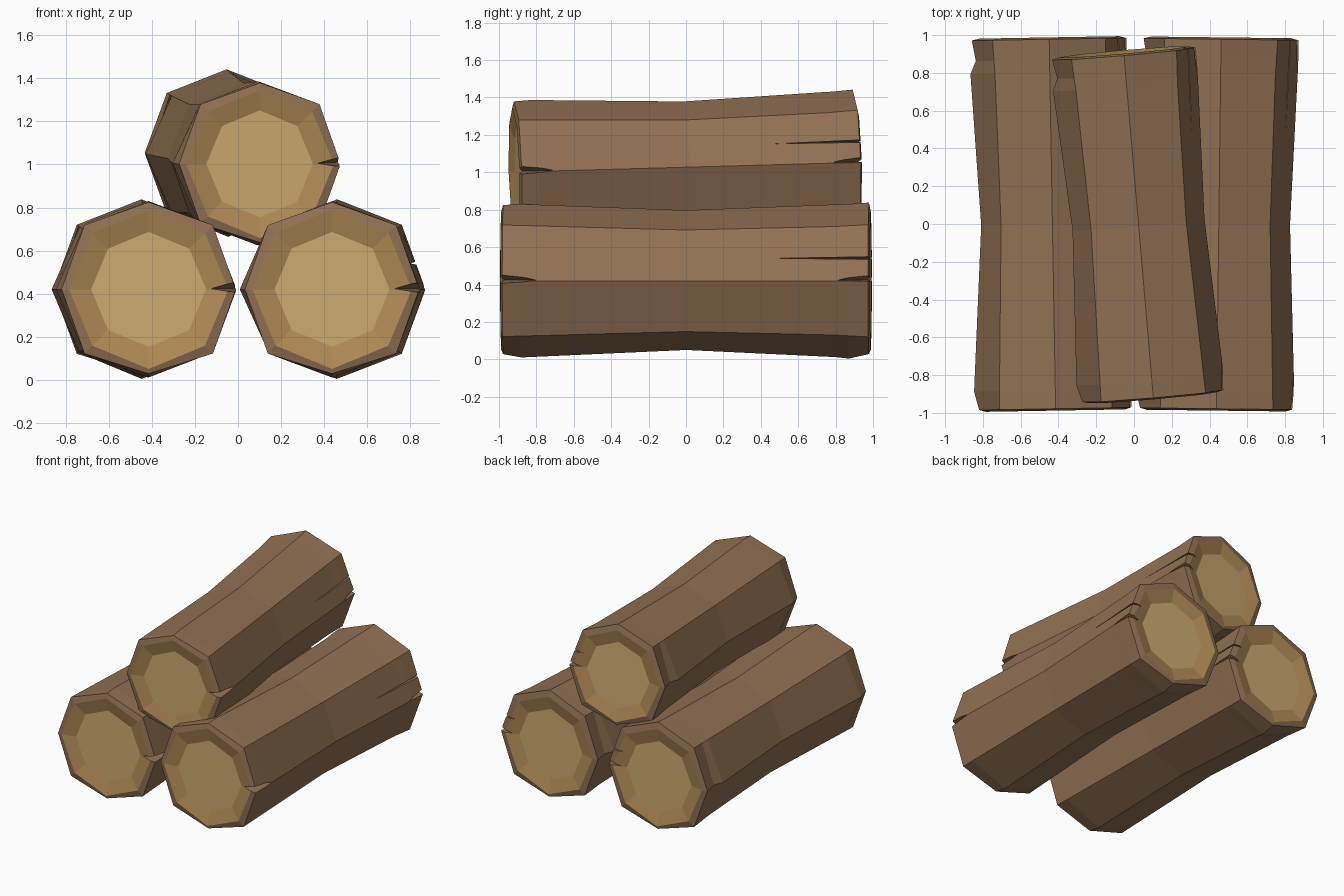
import bpy, bmesh, math
from mathutils import Vector

if "Cube" in bpy.data.objects:
    bpy.data.objects.remove(bpy.data.objects["Cube"])


def srgb(r, g, b):
    return tuple(((c / 255 + 0.055) / 1.055) ** 2.4 for c in (r, g, b)) + (1.0,)


def material(name, rgb):
    m = bpy.data.materials.new(name)
    m.diffuse_color = srgb(*rgb)
    m.use_nodes = True
    m.node_tree.nodes["Principled BSDF"].inputs["Base Color"].default_value = m.diffuse_color
    return m


bark = material("bark_brown", (146, 113, 84))
ring_tan = material("ring_tan", (176, 138, 86))
core_tan = material("core_light_tan", (206, 171, 113))
SIDES = 8

# Log stations along y: (y, straight-vertex radius, diagonal radius)
stations = [(-0.978, 0.405, 0.422), (-0.88, 0.41, 0.418), (0, 0.377, 0.384),
            (0.80, 0.408, 0.41), (0.87, 0.41, 0.416), (0.978, 0.41, 0.424)]
# Knots and flares: (station, side) -> radius; side 0 is +x, 2 top, 4 -x, 6 bottom
bumps = {(1, 4): 0.43, (3, 4): 0.42, (4, 4): 0.39, (0, 6): 0.392,
         (4, 6): 0.416, (5, 6): 0.392, (5, 2): 0.418, (2, 6): 0.37}


def log_mesh():
    bm = bmesh.new()

    def loop(y, radius):
        out = []
        for i in range(SIDES):
            a = 2 * math.pi * i / SIDES
            r = radius(i)
            out.append(bm.verts.new((r * math.cos(a), y, r * math.sin(a))))
        return out

    def bridge(a, b, mat):
        for i in range(SIDES):
            j = (i + 1) % SIDES
            bm.faces.new((a[i], a[j], b[j], b[i])).material_index = mat

    # Bark shell
    loops = [loop(y, lambda i, k=k, s=s, d=d: bumps.get((k, i), d if i % 2 else s))
             for k, (y, s, d) in enumerate(stations)]
    for a, b in zip(loops, loops[1:]):
        bridge(a, b, 0)
    # Sawn ends: bark rim, dished ring, flat core
    for end, sign in ((loops[0], -1), (loops[-1], 1)):
        rim = loop(sign * 0.988, lambda i: 0.37)
        core = loop(sign * 0.962, lambda i: 0.267)
        bridge(end, rim, 0)
        bridge(rim, core, 1)
        bm.faces.new(core).material_index = 2
    bmesh.ops.recalc_face_normals(bm, faces=bm.faces)
    me = bpy.data.meshes.new("log")
    bm.to_mesh(me)
    bm.free()
    for m in (bark, ring_tan, core_tan):
        me.materials.append(m)
    return me


def crack_cutter(name, points):
    bm = bmesh.new()
    for p in points:
        bm.verts.new(Vector(p))
    bmesh.ops.convex_hull(bm, input=bm.verts)
    bmesh.ops.recalc_face_normals(bm, faces=bm.faces)
    me = bpy.data.meshes.new(name)
    bm.to_mesh(me)
    bm.free()
    me.materials.append(bark)
    ob = bpy.data.objects.new(name, me)
    bpy.context.collection.objects.link(ob)
    ob.hide_render = True
    return ob


def wedge(name, end, tip_y, z, low, high, depth):
    return crack_cutter(name, [(depth, end, z), (0.48, end, z + low), (0.48, end, z + high),
                               (0.375, tip_y, z), (0.48, tip_y, z + 0.002), (0.48, tip_y, z - 0.002)])


# Split cracks: one at the front end, two at the back end
cutters = [wedge("front_crack", -1.02, -0.80, 0.003, -0.03, 0.055, 0.265),
           wedge("back_crack", 1.02, 0.82, 0.003, -0.01, 0.05, 0.29),
           wedge("back_long_crack", 1.02, 0.42, 0.12, -0.012, 0.02, 0.30)]
cutters[2].location.x = -0.02

blank = bpy.data.objects.new("log_blank", log_mesh())
bpy.context.collection.objects.link(blank)
for c in cutters:
    mod = blank.modifiers.new(c.name, 'BOOLEAN')
    mod.operation = 'DIFFERENCE'
    mod.solver = 'EXACT'
    mod.object = c
bpy.context.view_layer.update()
deps = bpy.context.evaluated_depsgraph_get()
split_log = bpy.data.meshes.new_from_object(blank.evaluated_get(deps))
for ob in cutters + [blank]:
    bpy.data.objects.remove(ob, do_unlink=True)

# The stack: two logs below, one smaller log across the top
for name, loc, pitch, yaw, size in (("left_log", (-0.432, 0, 0.42), 0, 1.0, 1),
                                    ("right_log", (0.449, 0, 0.42), 0, -0.7, 1),
                                    ("top_log", (0.024, -0.004, 1.028), 1.6, 4.9, 0.93)):
    ob = bpy.data.objects.new(name, split_log)
    ob.location = loc
    ob.rotation_euler = (math.radians(pitch), 0, math.radians(yaw))
    ob.scale = (size,) * 3
    bpy.context.collection.objects.link(ob)
